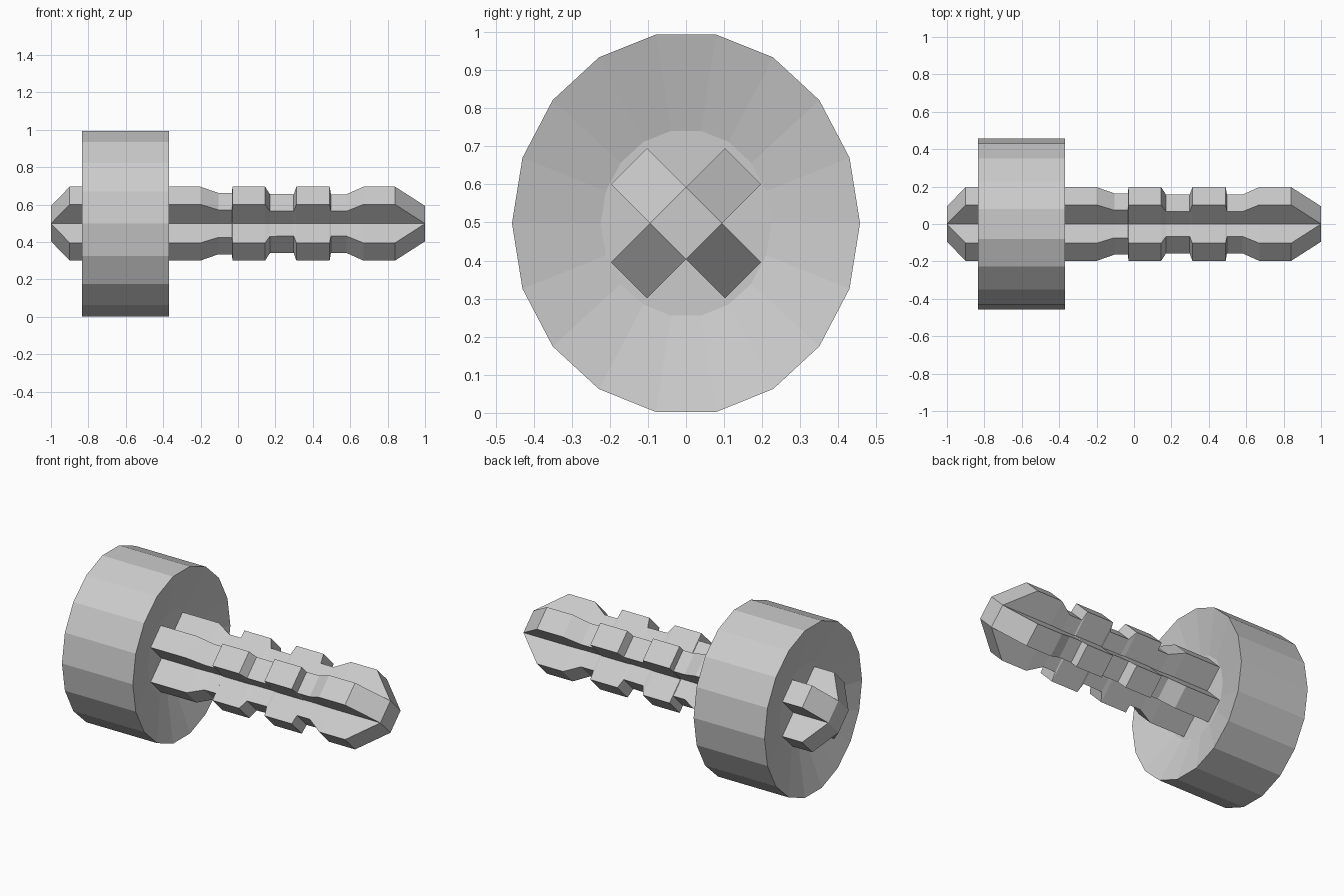
import bpy, bmesh
from math import cos, sin, radians

if "Cube" in bpy.data.objects:
    bpy.data.objects.remove(bpy.data.objects["Cube"])

ZC = 0.498  # height of the common axis


def make_object(name, bm):
    bmesh.ops.remove_doubles(bm, verts=bm.verts, dist=1e-5)
    bmesh.ops.recalc_face_normals(bm, faces=bm.faces)
    mesh = bpy.data.meshes.new(name)
    bm.to_mesh(mesh)
    bm.free()
    obj = bpy.data.objects.new(name, mesh)
    bpy.context.collection.objects.link(obj)
    return obj


def loft(name, sections):
    """Skin a list of point rings and cap both ends."""
    bm = bmesh.new()
    rings = [[bm.verts.new(p) for p in ring] for ring in sections]
    n = len(rings[0])
    for a, b in zip(rings, rings[1:]):
        for i in range(n):
            j = (i + 1) % n
            bm.faces.new((a[i], a[j], b[j], b[i]))
    # the end caps come from the open boundary after the tips are merged
    bmesh.ops.remove_doubles(bm, verts=bm.verts, dist=1e-5)
    bmesh.ops.holes_fill(bm, edges=[e for e in bm.edges if e.is_boundary], sides=0)
    return make_object(name, bm)


# Collar: 18-sided, slightly oval ring with shallow dished faces
def oval(x, f):
    return [(x, 0.457 * f * cos(radians(20 * i)), ZC + 0.503 * f * sin(radians(20 * i)))
            for i in range(18)]


loft("collar", [oval(-0.77, 0.49), oval(-0.835, 1), oval(-0.37, 1), oval(-0.435, 0.49)])


# Shaft: diagonal cross section with stepped notches along its length
def cross(x, r, w):
    pts = []
    for k in range(4):
        a = radians(45 + 90 * k)
        for u, v in ((r, -w), (r, w), (w, w)):
            pts.append((x, u * cos(a) - v * sin(a), ZC + u * sin(a) + v * cos(a)))
    return pts


W, N = 0.067, 0.064      # arm half width on ridges and in notches
R = 0.212                # arm reach
stations = [
    (-1.0, W, W), (-0.9, R, W), (-0.2, R, W),
    (-0.105, 0.168, N), (-0.032, 0.168, N),
    (-0.03, R, W), (0.145, R, W),
    (0.17, 0.16, N), (0.298, 0.158, N),
    (0.312, R, W), (0.49, R, W),
    (0.497, 0.158, N), (0.58, 0.158, N),
    (0.67, R, W), (0.84, R, W), (1.0, W, W),
]
loft("notched_shaft", [cross(*s) for s in stations])
